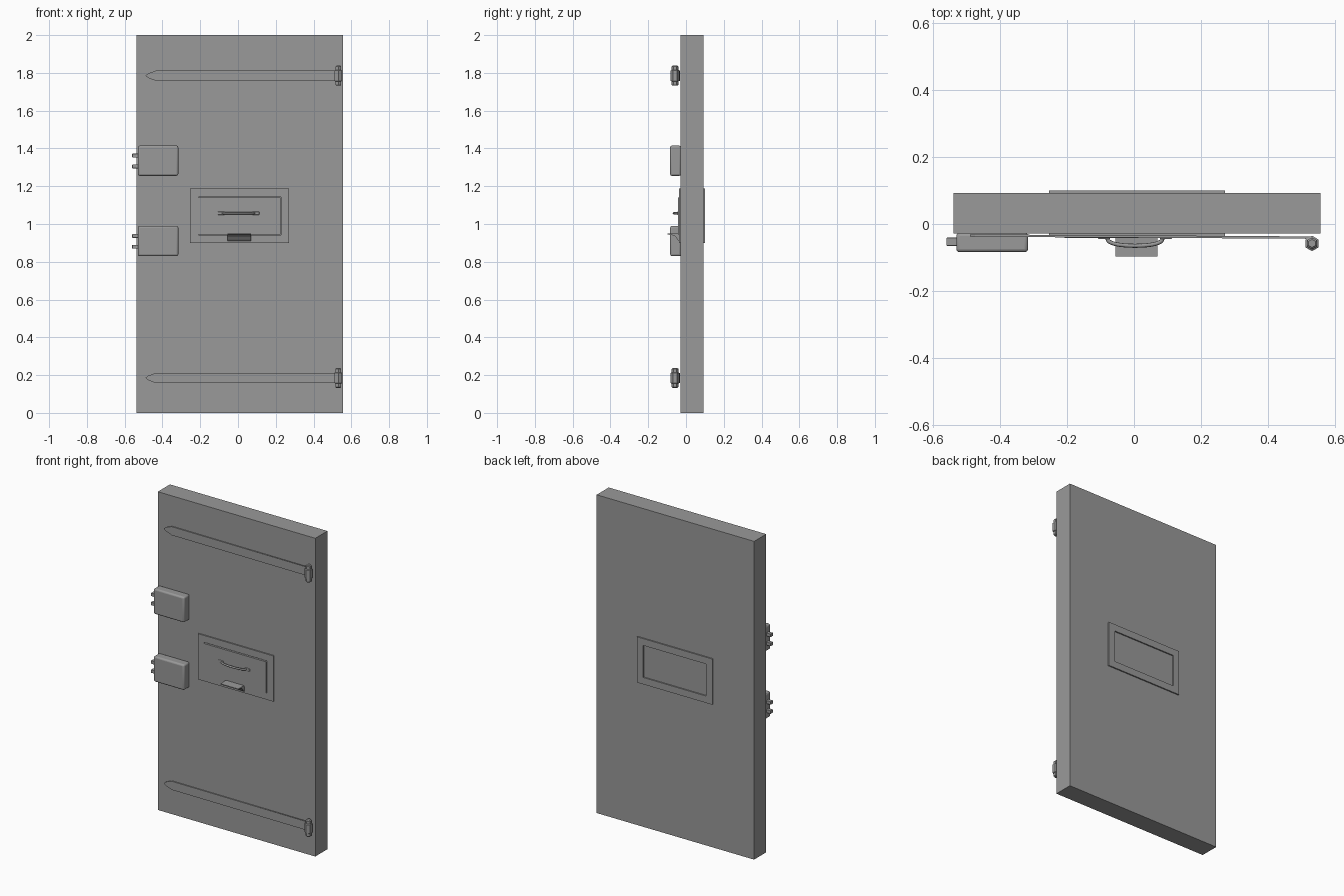
import bpy, bmesh, math

if "Cube" in bpy.data.objects:
    bpy.data.objects.remove(bpy.data.objects["Cube"])

# Dark iron shared by every part
iron = bpy.data.materials.new("dark_iron")
iron.diffuse_color = (0.32, 0.32, 0.32, 1)
iron.use_nodes = True
iron.node_tree.nodes["Principled BSDF"].inputs["Base Color"].default_value = iron.diffuse_color


def add_mesh(name, verts, faces):
    me = bpy.data.meshes.new(name)
    me.from_pydata(verts, [], faces)
    bm = bmesh.new()
    bm.from_mesh(me)
    bmesh.ops.recalc_face_normals(bm, faces=bm.faces)
    bm.to_mesh(me)
    bm.free()
    me.materials.append(iron)
    ob = bpy.data.objects.new(name, me)
    bpy.context.collection.objects.link(ob)
    return ob


def loft(name, rings):
    """Skin equal-length rings and cap both ends."""
    n = len(rings[0])
    verts = [v for r in rings for v in r]
    faces = [(k*n + i, k*n + (i+1) % n, (k+1)*n + (i+1) % n, (k+1)*n + i)
             for k in range(len(rings) - 1) for i in range(n)]
    faces += [tuple(range(n)), tuple(range((len(rings)-1)*n, len(rings)*n))]
    return add_mesh(name, verts, faces)


def box(name, x0, x1, y0, y1, z0, z1, bevel=0):
    ob = loft(name, [[(x0, y0, z), (x1, y0, z), (x1, y1, z), (x0, y1, z)] for z in (z0, z1)])
    if bevel:
        m = ob.modifiers.new("bevel", 'BEVEL')
        m.width, m.segments = bevel, 3
    return ob


def smooth(ob, angle=35):
    bpy.ops.object.select_all(action='DESELECT')
    bpy.context.view_layer.objects.active = ob
    ob.select_set(True)
    bpy.ops.object.shade_smooth_by_angle(angle=math.radians(angle))


# Door slab
box("door_slab", -0.538, 0.557, -0.028, 0.092, 0, 2)

# Strap hinges: pointed strap leaning out to a hexagonal knuckle
for tag, zc in (("upper", 1.785), ("lower", 0.185)):
    outline = [(-0.49, 0), (-0.475, -0.012), (-0.435, -0.027), (0.53, -0.027),
               (0.53, 0.027), (-0.435, 0.027), (-0.475, 0.012)]
    loft(tag + "_hinge_strap",
         [[(x, -0.038 - 0.006*(x + 0.49) + d, zc + z) for x, z in outline] for d in (0, 0.007)])
    profile = [(0.012, -0.053), (0.018, -0.048), (0.018, -0.03), (0.023, -0.027),
               (0.023, 0.027), (0.018, 0.03), (0.018, 0.048), (0.012, 0.053)]
    loft(tag + "_hinge_knuckle",
         [[(0.531 + r*math.cos(math.radians(30 + 60*i)),
            -0.058 + r*math.sin(math.radians(30 + 60*i)), zc + z) for i in range(6)]
          for r, z in profile])

# Lock cases with paired bolts
for tag, z0 in (("upper", 1.255), ("lower", 0.83)):
    smooth(box(tag + "_lock_case", -0.53, -0.316, -0.084, -0.026, z0, z0 + 0.16, 0.01))
    for i, dz in enumerate((0.05, 0.107)):
        box(f"{tag}_lock_bolt_{i}", -0.56, -0.5, -0.065, -0.041,
            z0 + dz - 0.01, z0 + dz + 0.01, 0.002)


# Hatch frames on both faces
def frame(name, y0, y1):
    def rect(a, y):
        return [(-0.253 + a, y, 0.9 + a), (0.271 - a, y, 0.9 + a),
                (0.271 - a, y, 1.187 - a), (-0.253 + a, y, 1.187 - a)]
    loops = [rect(0, y0), rect(0, y1), rect(0.043, y1), rect(0.043, y0)]
    verts = [v for r in loops for v in r]
    faces = [(k*4 + i, k*4 + (i+1) % 4, (k+1) % 4*4 + (i+1) % 4, (k+1) % 4*4 + i)
             for k in range(4) for i in range(4)]
    return add_mesh(name, verts, faces)


frame("back_hatch_frame", 0.088, 0.1)
frame("front_hatch_frame", -0.026, -0.036)
box("hatch_flap", -0.208, 0.225, -0.042, -0.026, 0.945, 1.14)

# Bowed pull handle with flattened end pads
cu = bpy.data.curves.new("pull_handle", 'CURVE')
cu.dimensions = '3D'
cu.bevel_depth, cu.bevel_resolution, cu.use_fill_caps = 0.006, 2, True
cu.materials.append(iron)
sp = cu.splines.new('POLY')
pts = [(0.003 + 0.083*math.cos(t), -0.037 - 0.028*math.sin(t)**0.6, 1.057)
       for t in (math.pi*i/16 for i in range(1, 16))]
pts = [(0.086, -0.037, 1.057)] + pts + [(-0.08, -0.037, 1.057)]
sp.points.add(len(pts) - 1)
for p, c in zip(sp.points, pts):
    p.co = (*c, 1)
ob = bpy.data.objects.new("pull_handle", cu)
bpy.context.collection.objects.link(ob)
for i, x in enumerate((-0.089, 0.095)):
    box(f"handle_pad_{i}", x - 0.018, x + 0.018, -0.045, -0.039, 1.048, 1.066, 0.003)

# Curved finger lip under the handle
under = [(-0.036, 0.91), (-0.044, 0.915), (-0.051, 0.927), (-0.06, 0.937), (-0.075, 0.942), (-0.097, 0.944)]
top = [(-0.097, 0.949), (-0.036, 0.95)]
smooth(loft("finger_lip", [[(x, y, z) for y, z in under + top] for x in (-0.055, 0.07)]))
